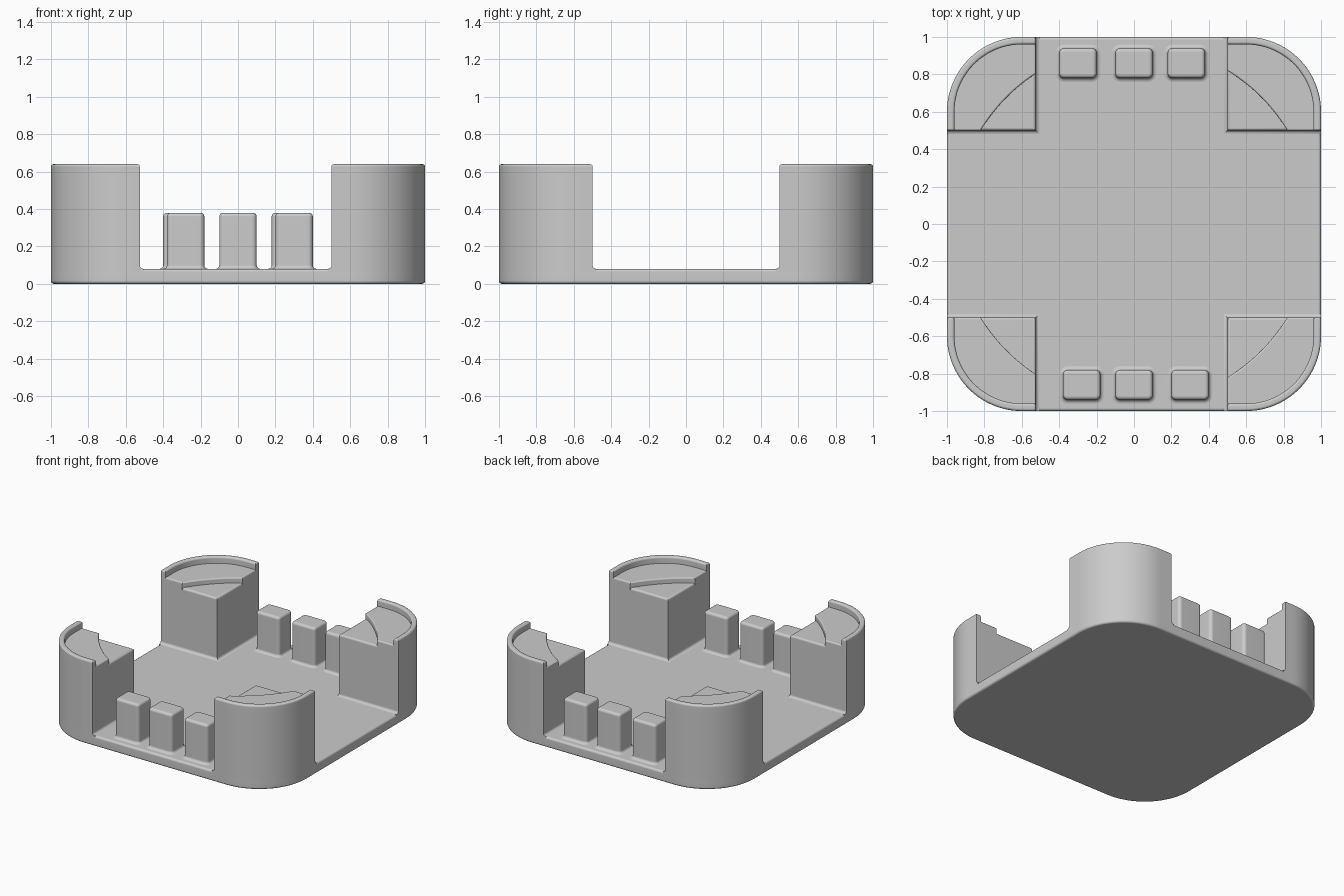
import bpy
import bmesh
from math import sin, cos, pi, sqrt, atan2

cube = bpy.data.objects.get("Cube")
if cube:
    bpy.data.objects.remove(cube)

grey = bpy.data.materials.new("light_grey")
grey.use_nodes = True
colour = (0.6, 0.6, 0.6, 1)
grey.diffuse_color = colour
grey.node_tree.nodes["Principled BSDF"].inputs["Base Color"].default_value = colour

FLOOR, DISC, LEDGE, TOP = 0.08, 0.55, 0.59, 0.64
CORNER, RIM, DISC_R, INNER = 0.4, 0.04, 0.96, 0.5
FILLET, ROUND, STEPS = 0.02, 0.016, 4


def arc(cx, cy, r, a0, a1, n=20):
    return [(cx + r * cos(a0 + (a1 - a0) * i / n),
             cy + r * sin(a0 + (a1 - a0) * i / n)) for i in range(n + 1)]


def top_round(z, r=ROUND):
    """Height and inset pairs of a rounded upper edge."""
    angles = [pi / 2 * i / STEPS for i in range(STEPS + 1)]
    return [(z - r + r * sin(t), r * (1 - cos(t))) for t in angles]


def base_flare():
    """Height and inset pairs of a hollow fillet rising from the floor."""
    angles = [pi / 2 * (1 - i / STEPS) for i in range(STEPS + 1)]
    return [(FLOOR + FILLET * (1 - sin(t)), -FILLET * (1 - cos(t))) for t in angles]


def loft(name, levels, outline, sx=1, sy=1):
    """Stack copies of an outline, each with its own height and inset."""
    bm = bmesh.new()
    rings = [[bm.verts.new((x * sx, y * sy, z)) for x, y in outline(inset)]
             for z, inset in levels]
    for low, high in zip(rings, rings[1:]):
        for i in range(len(low)):
            j = (i + 1) % len(low)
            bm.faces.new((low[i], low[j], high[j], high[i]))
    bm.faces.new(rings[0][::-1])
    bm.faces.new(rings[-1])
    bmesh.ops.recalc_face_normals(bm, faces=bm.faces)
    mesh = bpy.data.meshes.new(name)
    bm.to_mesh(mesh)
    bm.free()
    mesh.materials.append(grey)
    obj = bpy.data.objects.new(name, mesh)
    bpy.context.collection.objects.link(obj)
    bpy.ops.object.select_all(action='DESELECT')
    obj.select_set(True)
    bpy.context.view_layer.objects.active = obj
    bpy.ops.object.shade_smooth_by_angle(angle=pi / 6)
    normals = obj.modifiers.new("even_normals", 'WEIGHTED_NORMAL')
    normals.keep_sharp = True
    return obj


def rounded_box(cx, cy, hx, hy, r):
    """Outline function of a rounded rectangle."""
    def outline(inset):
        rr = r - inset
        points = []
        for k, (a, b) in enumerate([(1, 1), (-1, 1), (-1, -1), (1, -1)]):
            points += arc(cx + a * (hx - r), cy + b * (hy - r), rr,
                          k * pi / 2, (k + 1) * pi / 2, 20 if r > 0.1 else 4)
        return points
    return outline


def corner_path(inset, x0, y0):
    """Outer edge of a corner, from the side wall round to the end wall."""
    c = 1 - CORNER
    return [(1 - inset, y0)] + arc(c, c, CORNER - inset, 0, pi / 2) + [(x0, 1 - inset)]


# Floor plate with softened edges
plate_levels = [(ROUND - z, i) for z, i in reversed(top_round(ROUND))]
loft("floor_plate", plate_levels + top_round(FLOOR),
     rounded_box(0, 0, 1, 1, CORNER))

# Corner posts: body, stepped ledge and thin outer rim
for sx, side in ((1, "left"), (-1, "right")):
    x0 = INNER if sx > 0 else 0.525
    for sy, end in ((1, "back"), (-1, "front")):
        label = end + "_" + side

        def body(inset):
            return [(x0 + inset, INNER + inset)] + corner_path(0, x0 + inset, INNER + inset)

        def ledge(inset):
            r, x, y = DISC_R + inset, x0 + inset, INNER + inset
            inner = arc(0, 0, r, atan2(sqrt(r * r - x * x), x),
                        atan2(y, sqrt(r * r - y * y)))
            return corner_path(0, x, y) + inner

        def rim(inset):
            x, y = x0 + inset, INNER + inset
            return corner_path(inset, x, y) + corner_path(RIM - inset, x, y)[::-1]

        loft("post_" + label, [(FLOOR / 2, -FILLET)] + base_flare() + top_round(DISC),
             body, sx, sy)
        loft("ledge_" + label, [(DISC - FILLET, 0)] + top_round(LEDGE, 0.01),
             ledge, sx, sy)
        loft("rim_" + label, [(LEDGE - FILLET, 0)] + top_round(TOP, 0.014),
             rim, sx, sy)

# Two rows of upright pegs
for row, y, centres in (("front", -0.86, (-0.28, 0, 0.3)),
                        ("back", 0.86, (-0.3, 0, 0.28))):
    for x in centres:
        loft(row + "_peg", base_flare() + top_round(0.38, FILLET),
             rounded_box(x, y, 0.1, 0.08, 0.025))
